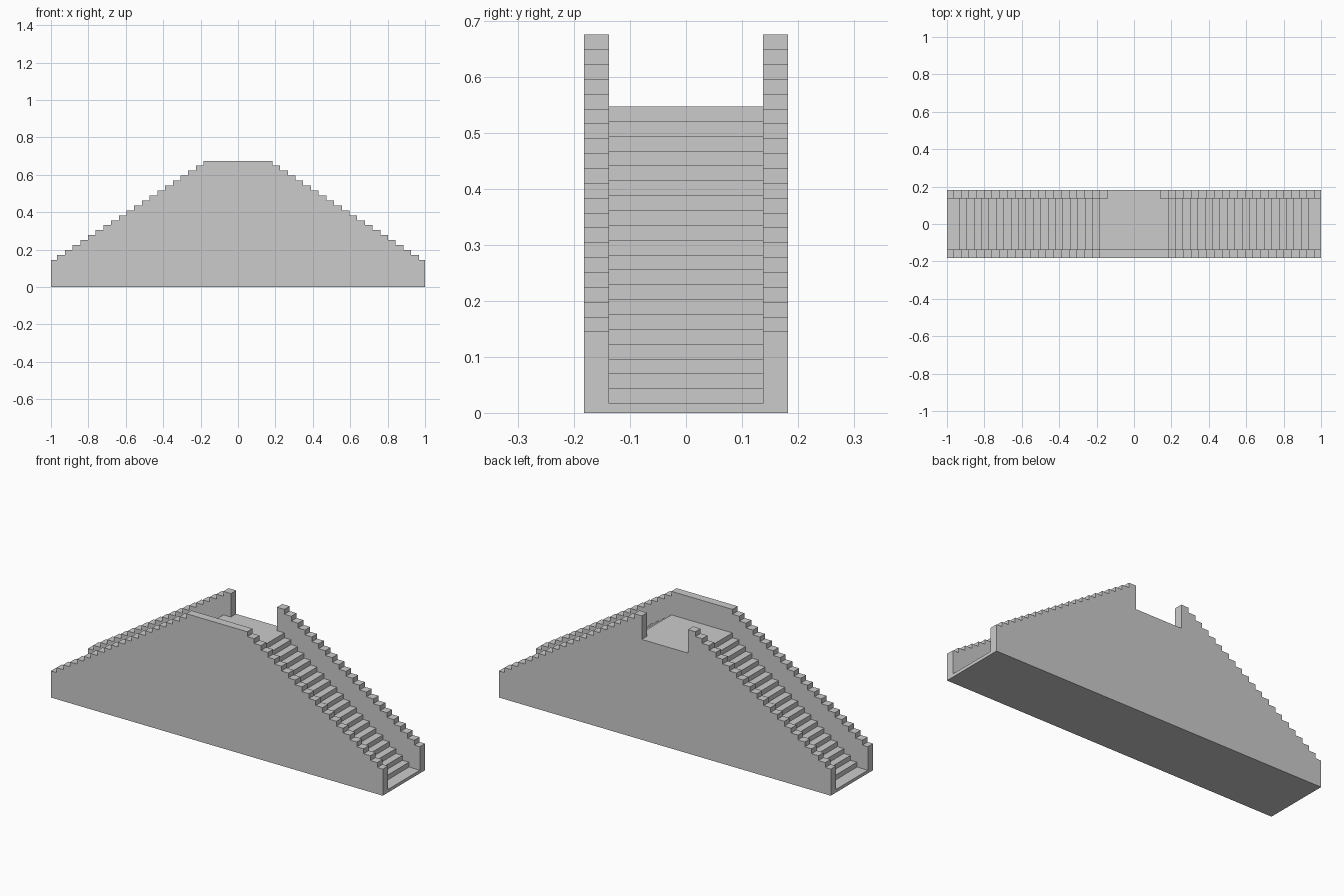
import bpy, bmesh

if "Cube" in bpy.data.objects:
    bpy.data.objects.remove(bpy.data.objects["Cube"])

N = 20            # risers on each side
TOP_X = 0.184     # half length of the level top
Y_IN, Y_OUT = 0.137, 0.182
RISE = 0.0265


def half_profile(z0, first_x):
    """Right half of a stepped outline, from the foot up to the level top."""
    run = (first_x - TOP_X) / (N - 1)
    pts = [(1.0, 0.0), (1.0, z0)]
    for i in range(N):
        x = first_x - i * run
        pts += [(x, z0 + i * RISE), (x, z0 + (i + 1) * RISE)]
    return pts


def extrude_profile(name, right, y0, y1, notch=()):
    """Mirror the half outline, then extrude it from y0 to y1."""
    right = right + list(notch)
    outline = right + [(-x, z) for x, z in reversed(right)]
    bm = bmesh.new()
    face = bm.faces.new([bm.verts.new((x, y0, z)) for x, z in outline])
    ext = bmesh.ops.extrude_face_region(bm, geom=[face])
    verts = [v for v in ext["geom"] if isinstance(v, bmesh.types.BMVert)]
    bmesh.ops.translate(bm, verts=verts, vec=(0, y1 - y0, 0))
    bmesh.ops.recalc_face_normals(bm, faces=bm.faces)
    mesh = bpy.data.meshes.new(name)
    bm.to_mesh(mesh)
    bm.free()
    obj = bpy.data.objects.new(name, mesh)
    bpy.context.collection.objects.link(obj)
    return obj


# Double flight of stairs with the landing between
extrude_profile("stairs_and_landing", half_profile(0.017, 0.935), -Y_IN, Y_IN)

# Stepped side walls; the back one opens onto the landing
wall = half_profile(0.145, 0.967)
extrude_profile("front_wall", wall, -Y_OUT, -Y_IN)
landing_z = 0.017 + N * RISE
extrude_profile("back_wall", wall, Y_IN, Y_OUT,
                notch=[(0.139, wall[-1][1]), (0.139, landing_z)])
